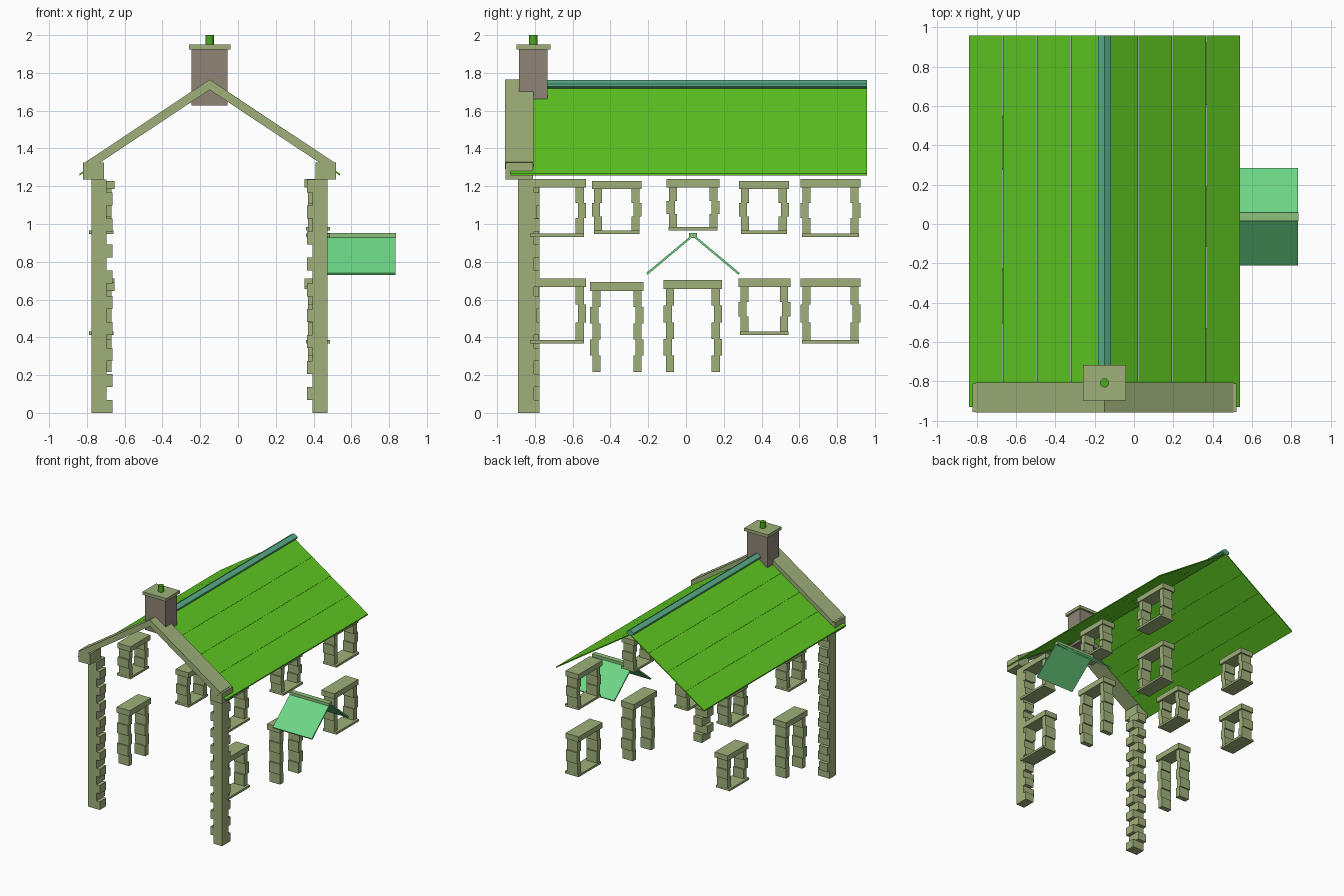
import bpy, bmesh, math
from mathutils import Vector

if "Cube" in bpy.data.objects:
    bpy.data.objects.remove(bpy.data.objects["Cube"])

RX = -0.15          # x of the roof ridge and symmetry plane of the house
SLOPE = 0.665       # roof fall per unit of width


def material(name, rgb):
    m = bpy.data.materials.new(name)
    m.diffuse_color = (*rgb, 1)
    m.use_nodes = True
    m.node_tree.nodes["Principled BSDF"].inputs["Base Color"].default_value = m.diffuse_color
    return m


STONE = material("stone", (0.345, 0.435, 0.195))
ROOF = material("roof_green", (0.115, 0.59, 0.016))
MINT = material("canopy_mint", (0.15, 0.68, 0.235))
RIDGE = material("ridge_teal", (0.10, 0.42, 0.25))
BRICK = material("chimney_brown", (0.275, 0.235, 0.185))
FINIAL = material("chimney_pot_green", (0.075, 0.40, 0.015))
MOSS = material("canopy_ridge_green", (0.27, 0.53, 0.21))


def finish(name, bm, mat):
    bmesh.ops.recalc_face_normals(bm, faces=bm.faces)
    me = bpy.data.meshes.new(name)
    bm.to_mesh(me)
    bm.free()
    me.materials.append(mat)
    ob = bpy.data.objects.new(name, me)
    bpy.context.collection.objects.link(ob)
    return ob


def add_box(bm, x, y, z):
    c = Vector((sum(x) / 2, sum(y) / 2, sum(z) / 2))
    vs = bmesh.ops.create_cube(bm, size=1)["verts"]
    for v in vs:
        v.co = c + Vector((v.co.x * (x[1] - x[0]), v.co.y * (y[1] - y[0]), v.co.z * (z[1] - z[0])))


def box(name, x, y, z, mat):
    bm = bmesh.new()
    add_box(bm, x, y, z)
    return finish(name, bm, mat)


def prism(name, profile, a, b, mat, axis="y"):
    """Extrude a (side, z) profile from a to b along the given axis."""
    bm = bmesh.new()
    place = (lambda s, t, z: (s, t, z)) if axis == "y" else (lambda s, t, z: (t, s, z))
    ends = [[bm.verts.new(place(s, t, z)) for s, z in profile] for t in (a, b)]
    n = len(profile)
    for e in ends:
        bm.faces.new(e)
    for i in range(n):
        j = (i + 1) % n
        bm.faces.new((ends[0][i], ends[0][j], ends[1][j], ends[1][i]))
    return finish(name, bm, mat)


def wall_x(side, a, b):
    """Distances from the ridge plane turned into an x range on either wall."""
    return tuple(sorted((RX + side * a, RX + side * b)))


# Alternating corner stones on the front corners
ROWS = 18
for side, label in ((1, "right"), (-1, "left")):
    bm = bmesh.new()
    h = 1.235 / ROWS
    for i in range(ROWS):
        wide = (i % 2 == 1) == (side > 0)
        inner, back = (0.515, -0.805) if wide else (0.545, -0.775)
        add_box(bm, wall_x(side, inner, 0.625), (-0.89, back), (i * h, (i + 1) * h))
    finish("corner_stones_" + label, bm, STONE)
    # Kneeler stone carrying the gable coping
    box("kneeler_" + label, wall_x(side, 0.56, 0.67), (-0.955, -0.81), (1.235, 1.325), STONE)


# Stone surrounds of windows and doors
def surround(name, side, y, z, rows, lintel, sill):
    bm = bmesh.new()
    top = z[1] - lintel
    add_box(bm, wall_x(side, 0.503, 0.625), y, (top, z[1]))
    base = z[0]
    if sill:
        base += 0.018
        add_box(bm, wall_x(side, 0.51, 0.638), (y[0] + 0.01, y[1] - 0.01), (z[0], base))
    h = (top - base) / rows
    for i in range(rows):
        out = 0.0 if i % 2 else 0.011
        for lo, hi in ((y[0] + out, y[0] + out + 0.043), (y[1] - out - 0.043, y[1] - out)):
            add_box(bm, wall_x(side, 0.52, 0.622 if i % 2 else 0.617), (lo, hi),
                    (base + i * h, base + (i + 1) * h))
    finish(name, bm, STONE)


for y in ((-0.835, -0.53), (0.605, 0.925)):
    surround("window_upper_right", 1, y, (0.932, 1.237), 3, 0.045, True)
    surround("window_lower_right", 1, y, (0.367, 0.712), 3, 0.045, True)
surround("window_over_door_right", 1, (-0.102, 0.178), (0.965, 1.237), 3, 0.045, True)
surround("door_right", 1, (-0.118, 0.19), (0.217, 0.703), 5, 0.048, False)
surround("window_over_door_left", -1, (-0.498, -0.235), (0.948, 1.227), 3, 0.043, True)
surround("door_left", -1, (-0.507, -0.225), (0.217, 0.693), 5, 0.048, False)
surround("window_upper_left", -1, (0.28, 0.545), (0.948, 1.227), 3, 0.043, True)
surround("window_lower_left", -1, (0.277, 0.552), (0.413, 0.712), 3, 0.045, True)

# Roof slopes, each laid in four long strips
STRIP = 0.69 / 4
for side, label in ((1, "right"), (-1, "left")):
    for i in range(4):
        d0, d1 = i * STRIP, (i + 1) * STRIP - 0.001
        x0, x1 = RX + side * d0, RX + side * d1
        za, zb = 1.725 - SLOPE * d0, 1.725 - SLOPE * d1
        prism("roof_strip_" + label, [(x0, za), (x1, zb), (x1, zb - 0.01), (x0, za - 0.01)],
              -0.93, 0.958, ROOF)
    # Sloping gable coping at the front
    d = 0.655
    end = 1.765 - SLOPE * d
    xe = RX + side * d
    prism("gable_coping_" + label,
          [(RX, 1.765), (xe, end), (xe - side * 0.025, end - 0.037), (RX, 1.71)],
          -0.958, -0.807, STONE)

# Ridge cap
prism("ridge_cap", [(RX - 0.034, 1.728), (RX, 1.712), (RX + 0.034, 1.728),
                    (RX + 0.034, 1.741), (RX, 1.762), (RX - 0.034, 1.741)], -0.953, 0.959, RIDGE)

# Chimney with cap and pot
box("chimney", (-0.245, -0.055), (-0.885, -0.733), (1.627, 1.93), BRICK)
box("chimney_cap", (-0.26, -0.04), (-0.898, -0.718), (1.925, 1.95), STONE)
bpy.ops.mesh.primitive_cylinder_add(vertices=16, radius=0.023, depth=0.055,
                                    location=(RX, -0.808, 1.9725))
pot = bpy.context.object
pot.name = "chimney_pot"
pot.data.materials.append(FINIAL)
bpy.ops.object.shade_smooth_by_angle()

# Door canopy
YC = 0.037
for s, label in ((-1, "front"), (1, "back")):
    prism("canopy_slope_" + label,
          [(YC, 0.947), (YC + s * 0.247, 0.741), (YC + s * 0.241, 0.731), (YC, 0.933)],
          0.47, 0.835, MINT, axis="x")
box("canopy_ridge", (0.47, 0.836), (YC - 0.021, YC + 0.021), (0.927, 0.952), MOSS)
